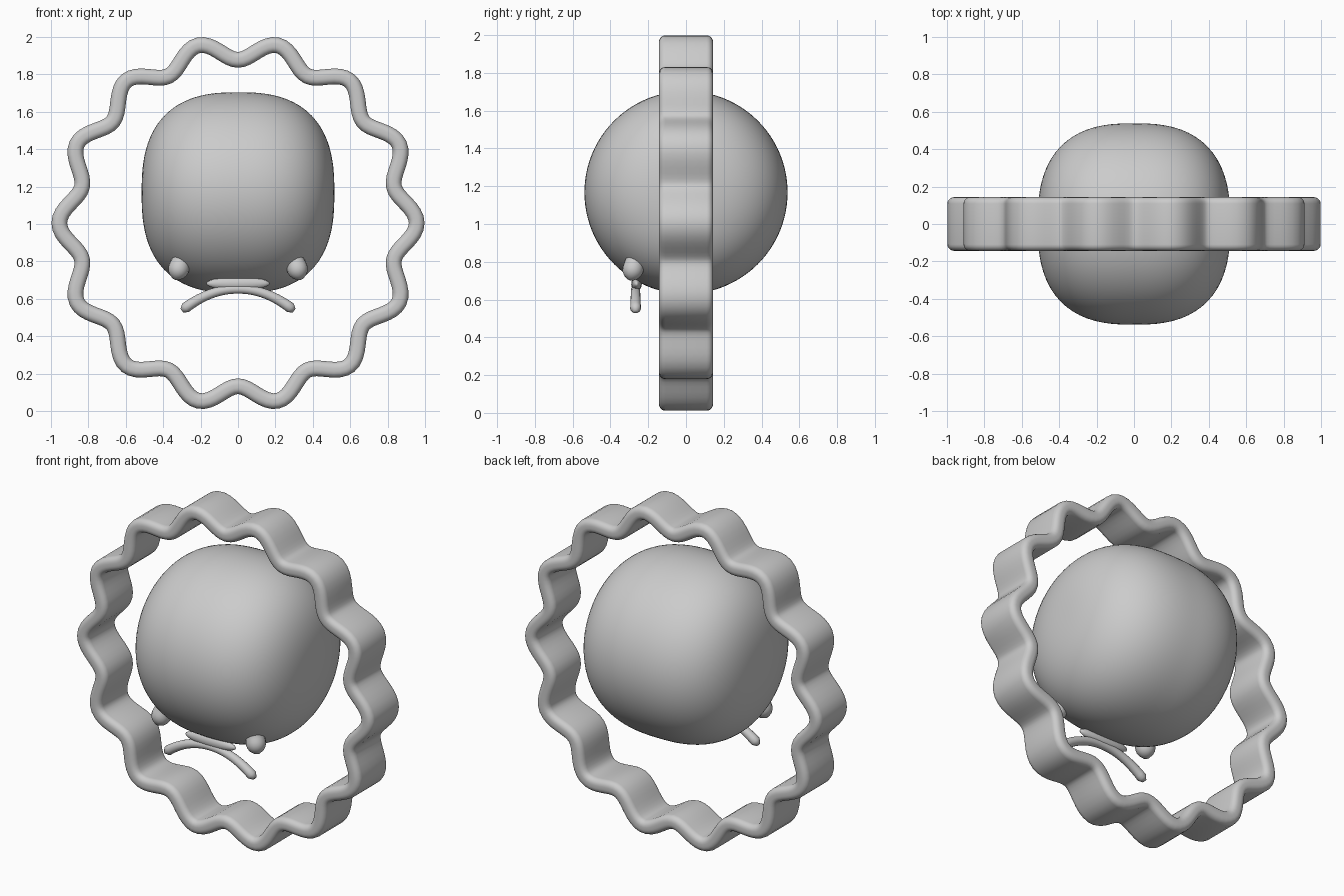
import bpy, bmesh, math
from mathutils import Vector

cube = bpy.data.objects.get("Cube")
if cube:
    bpy.data.objects.remove(cube, do_unlink=True)

grey = bpy.data.materials.new("plain_grey")
grey.use_nodes = True
COLOUR = (0.6, 0.6, 0.6, 1)
grey.diffuse_color = COLOUR
grey.node_tree.nodes["Principled BSDF"].inputs["Base Color"].default_value = COLOUR


def finish(bm, name):
    """Turn a bmesh into a smooth grey object."""
    bmesh.ops.recalc_face_normals(bm, faces=bm.faces)
    mesh = bpy.data.meshes.new(name)
    bm.to_mesh(mesh)
    bm.free()
    mesh.materials.append(grey)
    mesh.shade_smooth()
    obj = bpy.data.objects.new(name, mesh)
    bpy.context.collection.objects.link(obj)
    return obj


def skin(bm, rings, closed):
    """Bridge equal vertex rings; cap the ends of an open sweep."""
    loops = [[bm.verts.new(p) for p in ring] for ring in rings]
    n = len(loops[0])
    for i in range(len(loops) if closed else len(loops) - 1):
        a, b = loops[i], loops[(i + 1) % len(loops)]
        for j in range(n):
            k = (j + 1) % n
            bm.faces.new((a[j], a[k], b[k], b[j]))
    if not closed:
        bm.faces.new(loops[0])
        bm.faces.new(loops[-1])


def tube(name, path, radii, sides=16):
    """Round tube along a path with a radius at each point."""
    rings = []
    for i, p in enumerate(path):
        along = (path[min(i + 1, len(path) - 1)] - path[max(i - 1, 0)]).normalized()
        u = along.cross(Vector((0, 1, 0.01))).normalized()
        v = along.cross(u)
        angles = [math.tau * j / sides for j in range(sides)]
        rings.append([p + radii[i] * (u * math.cos(a) + v * math.sin(a)) for a in angles])
    bm = bmesh.new()
    skin(bm, rings, False)
    return finish(bm, name)


# Scalloped ring: a rounded strip swept along a wavy circle
LOBES, STEPS = 14, 14 * 16


def wave(t):
    r = 0.905 + 0.05 * math.cos(LOBES * t)
    return Vector((r * math.cos(t), 0, 1.005 + 1.02 * r * math.sin(t)))


section = []
HALF_THICK, HALF_DEPTH, CORNER = 0.042, 0.143, 0.034
for q, (sx, sy) in enumerate(((1, 1), (-1, 1), (-1, -1), (1, -1))):
    for k in range(6):
        a = (q + k / 5) * math.pi / 2
        section.append((sx * (HALF_THICK - CORNER) + CORNER * math.cos(a),
                        sy * (HALF_DEPTH - CORNER) + CORNER * math.sin(a)))

rings = []
for i in range(STEPS):
    t = math.tau * i / STEPS
    along = (wave(t + 0.01) - wave(t - 0.01)).normalized()
    out = Vector((along.z, 0, -along.x))
    rings.append([wave(t) + out * a + Vector((0, b, 0)) for a, b in section])
bm = bmesh.new()
skin(bm, rings, True)
finish(bm, "scalloped_ring")

# Body: a ball with flattened left and right sides
bm = bmesh.new()
bmesh.ops.create_icosphere(bm, subdivisions=5, radius=1)
for v in bm.verts:
    x, y, z = v.co
    s = (abs(x) ** 2.6 + (y * y + z * z) ** 1.3) ** (-1 / 2.6)
    v.co = (0.515 * x * s, 0.538 * y * s, 1.167 + 0.537 * z * s)
finish(bm, "body")

# Feet: short stubs that flare into the body
for name, side in (("left_foot", 1), ("right_foot", -1)):
    start = Vector((side * 0.285, -0.255, 0.86))
    end = Vector((side * 0.335, -0.295, 0.705))
    path = [start.lerp(end, k / 10) for k in range(11)]
    radii = [0.09, 0.075, 0.062, 0.054, 0.052, 0.054, 0.056, 0.055, 0.05, 0.038, 0.014]
    tube(name, path, radii)

# Curved bar hanging under the body
path, radii = [], []
for k in range(33):
    u = k / 16 - 1
    x = 0.3 * u
    path.append(Vector((x, -0.267, 0.652 - 0.115 * abs(u) ** 2.1)))
    radii.append(0.024 + 0.005 * u * u)
radii[0] = radii[-1] = 0.012
tube("curved_bar", path, radii)

# Web joining the bar to the body
bm = bmesh.new()
bmesh.ops.create_uvsphere(bm, u_segments=24, v_segments=12, radius=1)
for v in bm.verts:
    v.co = (0.17 * v.co.x, -0.262 + 0.028 * v.co.y, 0.682 + 0.036 * v.co.z)
finish(bm, "bar_web")
